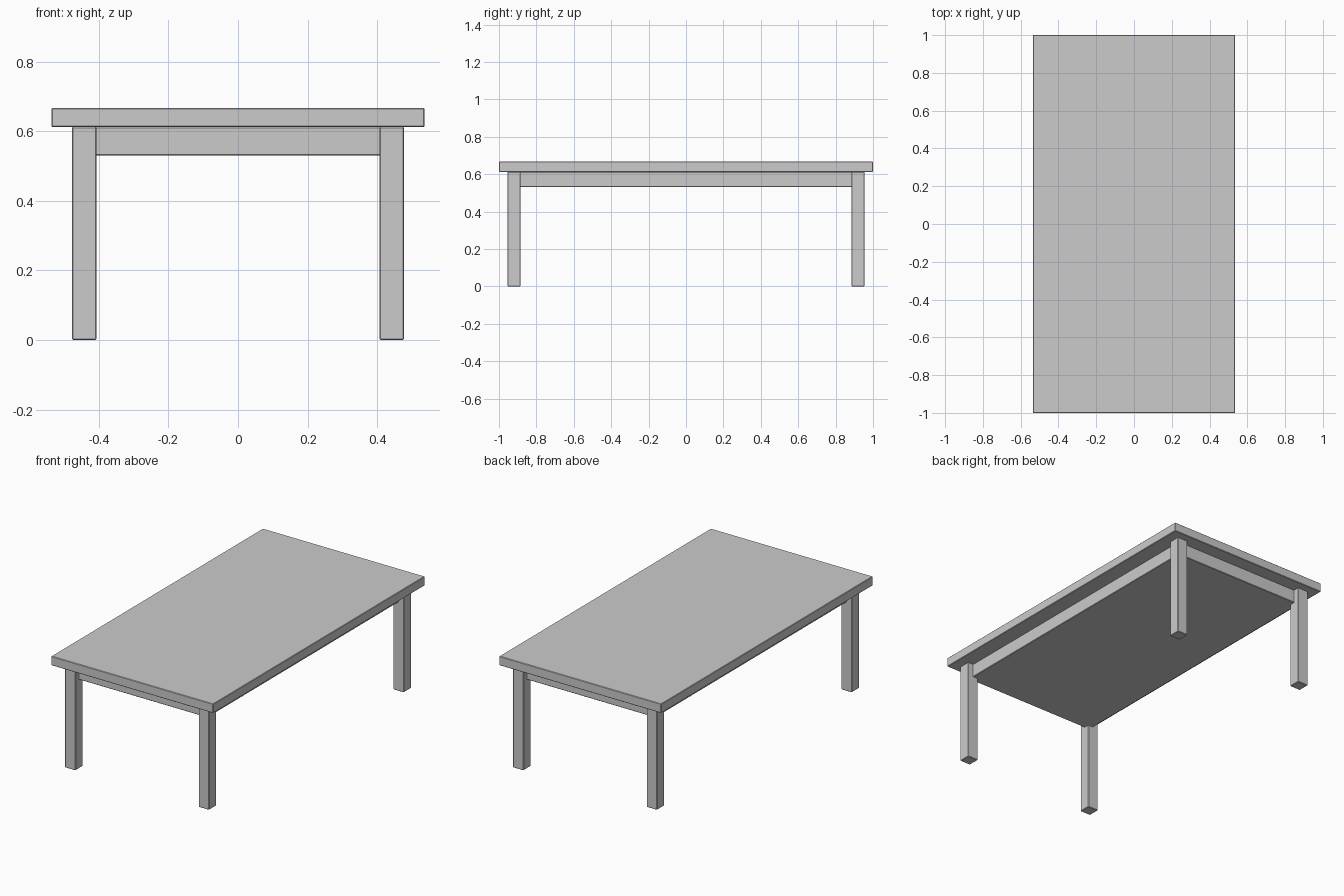
import bpy

if "Cube" in bpy.data.objects:
    bpy.data.objects.remove(bpy.data.objects["Cube"])


def box(name, x, y, z):
    """Axis-aligned box from (min, max) ranges with a tiny edge chamfer."""
    rng = (x, y, z)
    bpy.ops.mesh.primitive_cube_add(size=1, location=[(a + b) / 2 for a, b in rng])
    ob = bpy.context.object
    ob.name = name
    ob.scale = [b - a for a, b in rng]
    bpy.ops.object.transform_apply(location=False, rotation=False, scale=True)
    bev = ob.modifiers.new("chamfer", 'BEVEL')
    bev.width = 0.003
    bev.segments = 1
    return ob


# Table top
box("table_top", (-0.536, 0.536), (-1.0, 1.0), (0.612, 0.667))

# Solid apron block under the top, set back to the middle of the legs
box("apron", (-0.442, 0.442), (-0.92, 0.92), (0.53, 0.612))

# Four square legs
for sx, side in ((-1, "left"), (1, "right")):
    for sy, end in ((-1, "front"), (1, "back")):
        cx, cy, h = sx * 0.442, sy * 0.92, 0.035
        box(f"{end}_{side}_leg", (cx - h, cx + h), (cy - h, cy + h), (0.0, 0.613))
